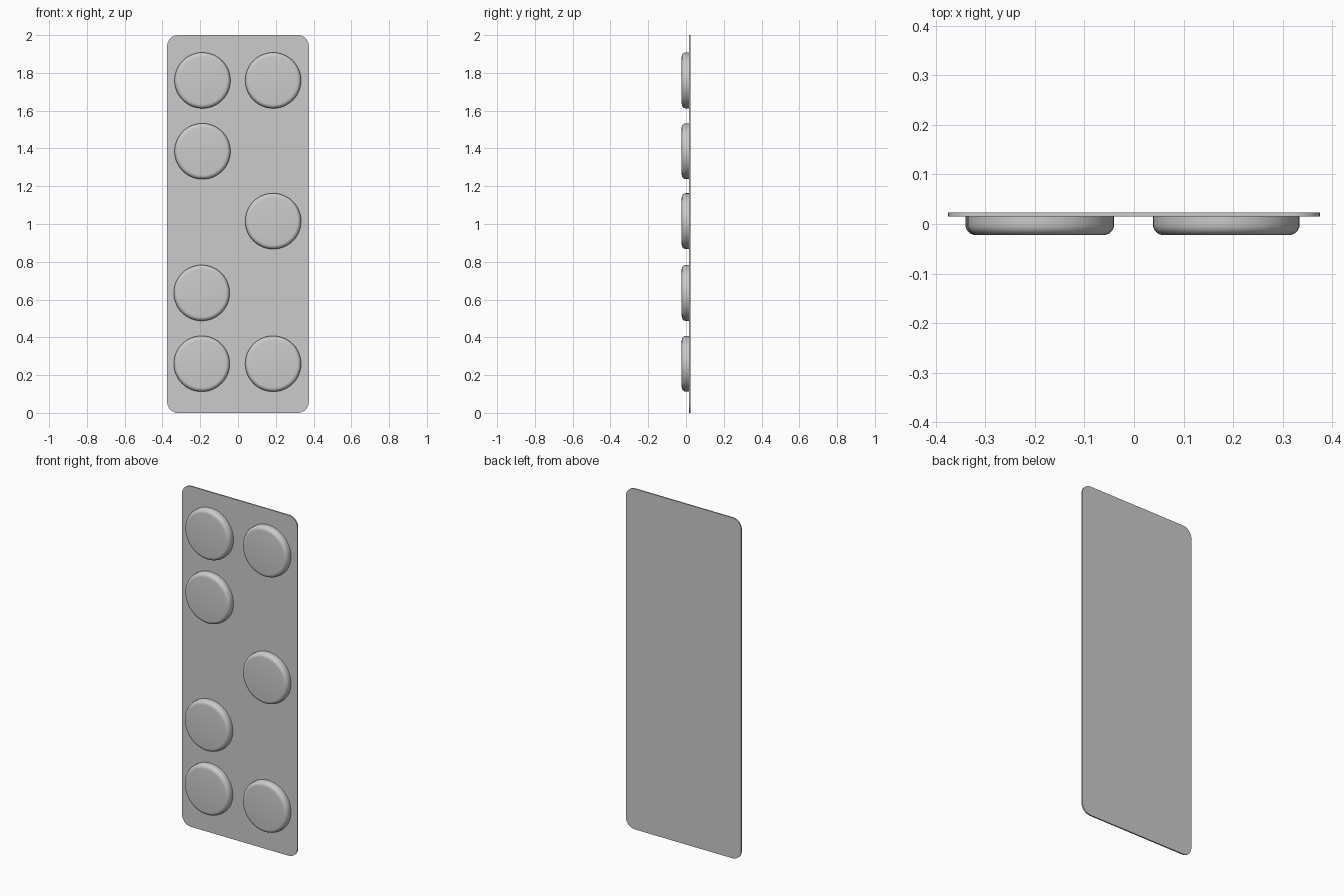
import bpy, bmesh, math

cube = bpy.data.objects.get("Cube")
if cube:
    bpy.data.objects.remove(cube, do_unlink=True)

HALF_W, HEIGHT, CORNER = 0.375, 2.0, 0.058
FRONT, SEAT, BACK = -0.0225, 0.0155, 0.0235
RADIUS, ROUND = 0.148, 0.022

grey = bpy.data.materials.new("plain grey")
grey.use_nodes = True
colour = (0.6, 0.6, 0.6, 1)
grey.diffuse_color = colour
grey.node_tree.nodes["Principled BSDF"].inputs["Base Color"].default_value = colour


def add_object(name, bm, location=(0, 0, 0)):
    bmesh.ops.recalc_face_normals(bm, faces=bm.faces)
    mesh = bpy.data.meshes.new(name)
    bm.to_mesh(mesh)
    bm.free()
    mesh.materials.append(grey)
    obj = bpy.data.objects.new(name, mesh)
    obj.location = location
    bpy.context.collection.objects.link(obj)
    bpy.ops.object.select_all(action="DESELECT")
    obj.select_set(True)
    bpy.context.view_layer.objects.active = obj
    bpy.ops.object.shade_smooth_by_angle(angle=math.radians(35))
    return obj


def arc(cx, cy, radius, start, steps):
    """Points of a quarter circle, starting at an angle in degrees."""
    angles = [math.radians(start + 90 * i / steps) for i in range(steps + 1)]
    return [(cx + radius * math.cos(a), cy + radius * math.sin(a)) for a in angles]


# Backing card: rounded rectangle pushed back to its thickness
bm = bmesh.new()
inner_x, low, high = HALF_W - CORNER, CORNER, HEIGHT - CORNER
outline = (arc(inner_x, high, CORNER, 0, 8) + arc(-inner_x, high, CORNER, 90, 8)
           + arc(-inner_x, low, CORNER, 180, 8) + arc(inner_x, low, CORNER, 270, 8))
face = bm.faces.new([bm.verts.new((x, SEAT, z)) for x, z in outline])
pushed = bmesh.ops.extrude_face_region(bm, geom=[face])["geom"]
bmesh.ops.translate(bm, vec=(0, BACK - SEAT, 0),
                    verts=[v for v in pushed if isinstance(v, bmesh.types.BMVert)])
add_object("backing_card", bm)


# Domes: a profile with a rounded front rim, turned about the depth axis
def add_dome(name, x, z):
    bm = bmesh.new()
    profile = [(RADIUS, SEAT + 0.002)] + arc(RADIUS - ROUND, FRONT + ROUND, ROUND, 0, 6)
    # mirror the arc in depth so that it curves towards the front
    profile = [profile[0]] + [(r, 2 * (FRONT + ROUND) - y) for r, y in profile[1:]]
    verts = [bm.verts.new((r, y, 0)) for r, y in profile]
    edges = [bm.edges.new(pair) for pair in zip(verts, verts[1:])]
    bmesh.ops.spin(bm, geom=verts + edges, cent=(0, 0, 0), axis=(0, 1, 0),
                   angle=math.tau, steps=48, use_duplicate=False)
    bmesh.ops.remove_doubles(bm, verts=bm.verts, dist=0.0001)
    # close the flat front
    rim = [e for e in bm.edges if e.is_boundary
           and all(v.co.y < FRONT + 0.001 for v in e.verts)]
    bmesh.ops.contextual_create(bm, geom=rim)
    add_object(name, bm, (x, 0, z))


LEFT, RIGHT = 0.186, -0.188
places = [(RIGHT, 1.76), (LEFT, 1.76), (RIGHT, 1.385), (LEFT, 1.015),
          (RIGHT - 0.004, 0.635), (RIGHT - 0.004, 0.26), (LEFT, 0.26)]
for number, (x, z) in enumerate(places, 1):
    add_dome(f"raised_dome_{number}", x, z)
